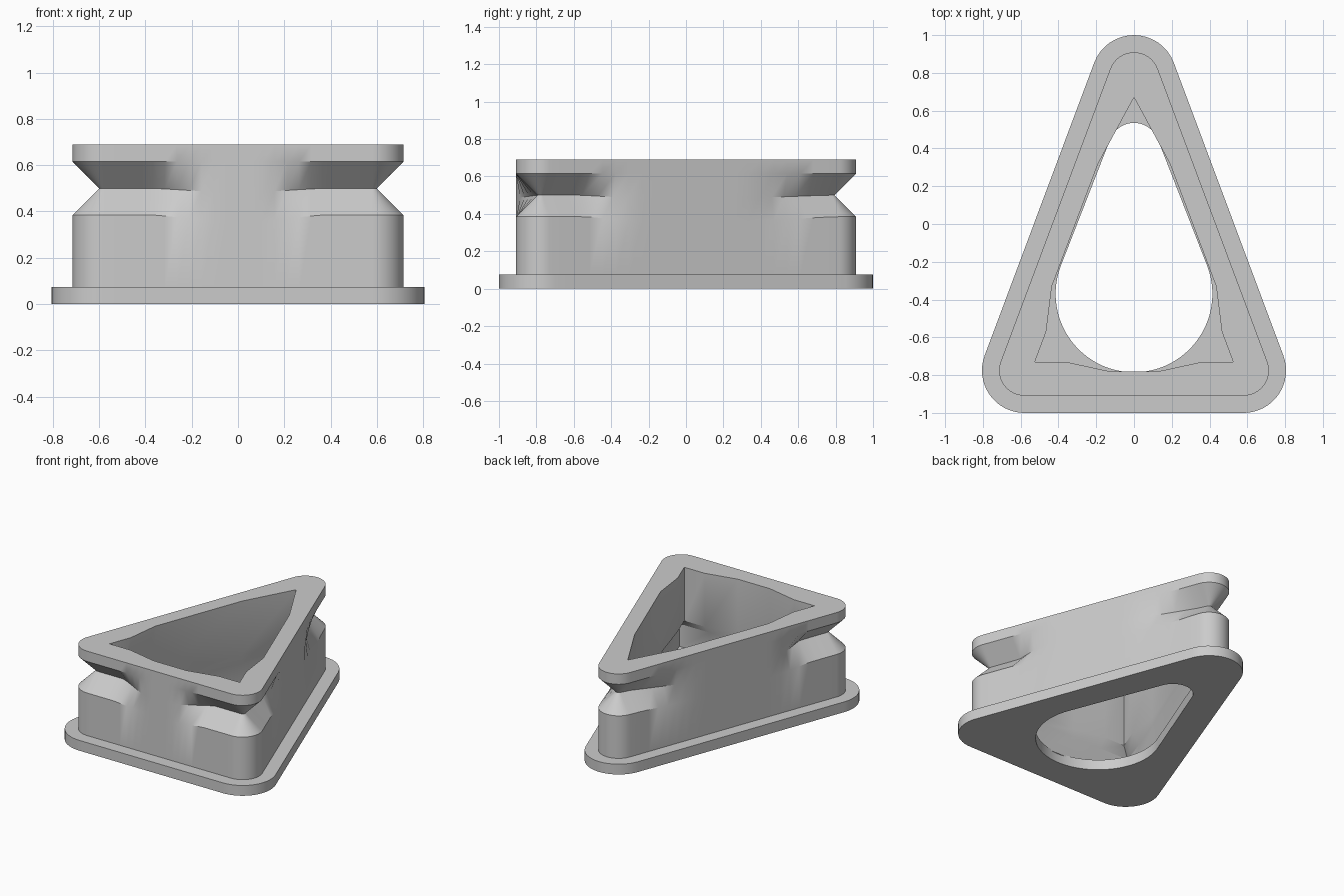
import bpy, bmesh, math
from mathutils import Vector

cube = bpy.data.objects.get("Cube")
if cube:
    bpy.data.objects.remove(cube)

# One plain grey for everything
grey = bpy.data.materials.new("plain grey")
grey.use_nodes = True
colour = (0.6, 0.6, 0.6, 1)
grey.diffuse_color = colour
grey.node_tree.nodes["Principled BSDF"].inputs["Base Color"].default_value = colour

# Corner centres, each with the distances where its groove starts and stops fading
CORNERS = [(Vector((0.58, -0.775)), 0.22, 0.47),
           (Vector((0, 0.775)), 0.04, 0.50),
           (Vector((-0.58, -0.775)), 0.22, 0.47)]
ARC_STEPS, SIDE_STEPS = 16, 22
PLATE_TOP, BODY_TOP = 0.075, 0.69


def fade(corner, distance):
    _, full, zero = corner
    return min(1, max(0, (zero - distance) / (zero - full)))


def outline():
    """Rounded triangle as (base point, outward normal, groove strength)."""
    samples = []
    for i, corner in enumerate(CORNERS):
        prev, nxt = CORNERS[i - 1], CORNERS[(i + 1) % 3]
        c = corner[0]
        d_in, d_out = c - prev[0], nxt[0] - c
        a0 = math.atan2(-d_in.x, d_in.y)
        a1 = math.atan2(-d_out.x, d_out.y)
        if a1 < a0:
            a1 += math.tau
        for k in range(ARC_STEPS + 1):
            a = a0 + (a1 - a0) * k / ARC_STEPS
            samples.append((c, Vector((math.cos(a), math.sin(a))), 1))
        normal = Vector((math.cos(a1), math.sin(a1)))
        length = d_out.length
        for k in range(1, SIDE_STEPS):
            t = k / SIDE_STEPS
            strength = max(fade(corner, t * length), fade(nxt, (1 - t) * length))
            samples.append((c + d_out * t, normal, strength))
    return samples


def outer_ring(radius, z, inset=0, drop=0):
    """Ring on the outline; inset and drop follow the groove strength."""
    return [(*(p + n * (radius - inset * s)), z - drop * (1 - s))
            for p, n, s in outline()]


def mirrored(half, z):
    """Closed ring from the +x half, starting at the rear tip."""
    left = [(-x, y) for x, y in reversed(half) if x > 0]
    return [(x, y, z) for x, y in half + left]


def add_wall(bm, rings):
    """Quads between stacked rings; returns the edges of the end rings."""
    loops = [[bm.verts.new(p) for p in ring] for ring in rings]
    n = len(loops[0])
    for low, high in zip(loops, loops[1:]):
        for i in range(n):
            j = (i + 1) % n
            bm.faces.new((low[i], low[j], high[j], high[i]))
    return [[bm.edges.get((l[i], l[(i + 1) % n])) for i in range(n)]
            for l in (loops[0], loops[-1])]


def build_tube(name, outer, inner):
    """Solid between an outer and an inner wall, capped at both ends."""
    bm = bmesh.new()
    outer_ends = add_wall(bm, outer)
    inner_ends = add_wall(bm, inner)
    for a, b in zip(outer_ends, inner_ends):
        bmesh.ops.triangle_fill(bm, use_beauty=True, use_dissolve=False, edges=a + b)
    bmesh.ops.recalc_face_normals(bm, faces=bm.faces)
    mesh = bpy.data.meshes.new(name)
    bm.to_mesh(mesh)
    bm.free()
    mesh.materials.append(grey)
    obj = bpy.data.objects.new(name, mesh)
    bpy.context.collection.objects.link(obj)
    bpy.ops.object.select_all(action="DESELECT")
    obj.select_set(True)
    bpy.context.view_layer.objects.active = obj
    bpy.ops.object.shade_smooth_by_angle(angle=math.radians(30))
    return obj


# Base plate with an egg-shaped opening
def egg_half(steps=24):
    lean = math.asin(0.28 / 0.77)
    half = []
    for cy, r, start, end in ((0.40, 0.135, math.pi / 2, lean),
                              (-0.37, 0.415, lean, -math.pi / 2)):
        for k in range(steps + 1):
            a = start + (end - start) * k / steps
            x = r * math.cos(a)
            half.append((0 if abs(x) < 1e-6 else x, cy + r * math.sin(a)))
    return half


egg = egg_half()
build_tube("base_plate",
           [outer_ring(0.225, z) for z in (0, PLATE_TOP)],
           [mirrored(egg, z) for z in (0, PLATE_TOP)])

# Body: V grooves round the corners outside, thickened corners inside
R = 0.134
BODY_BOTTOM = PLATE_TOP - 0.01
body_outer = [outer_ring(R, BODY_BOTTOM),
              outer_ring(R, 0.385, drop=0.025),
              outer_ring(R, 0.50, inset=0.115, drop=0.015),
              outer_ring(R, 0.615),
              outer_ring(R, BODY_TOP)]
upper = [(0, 0.67), (0.19, 0.32), (0.435, -0.33), (0.465, -0.57),
         (0.525, -0.73), (0.36, -0.73), (0.13, -0.78)]
lower = [(0, 0.82), (0.19, 0.32), (0.435, -0.33), (0.525, -0.57),
         (0.60, -0.78), (0.36, -0.78), (0.13, -0.78)]
body_inner = [mirrored(lower, BODY_BOTTOM), mirrored(lower, 0.24),
              mirrored(upper, 0.30), mirrored(upper, BODY_TOP)]
build_tube("grooved_body", body_outer, body_inner)
